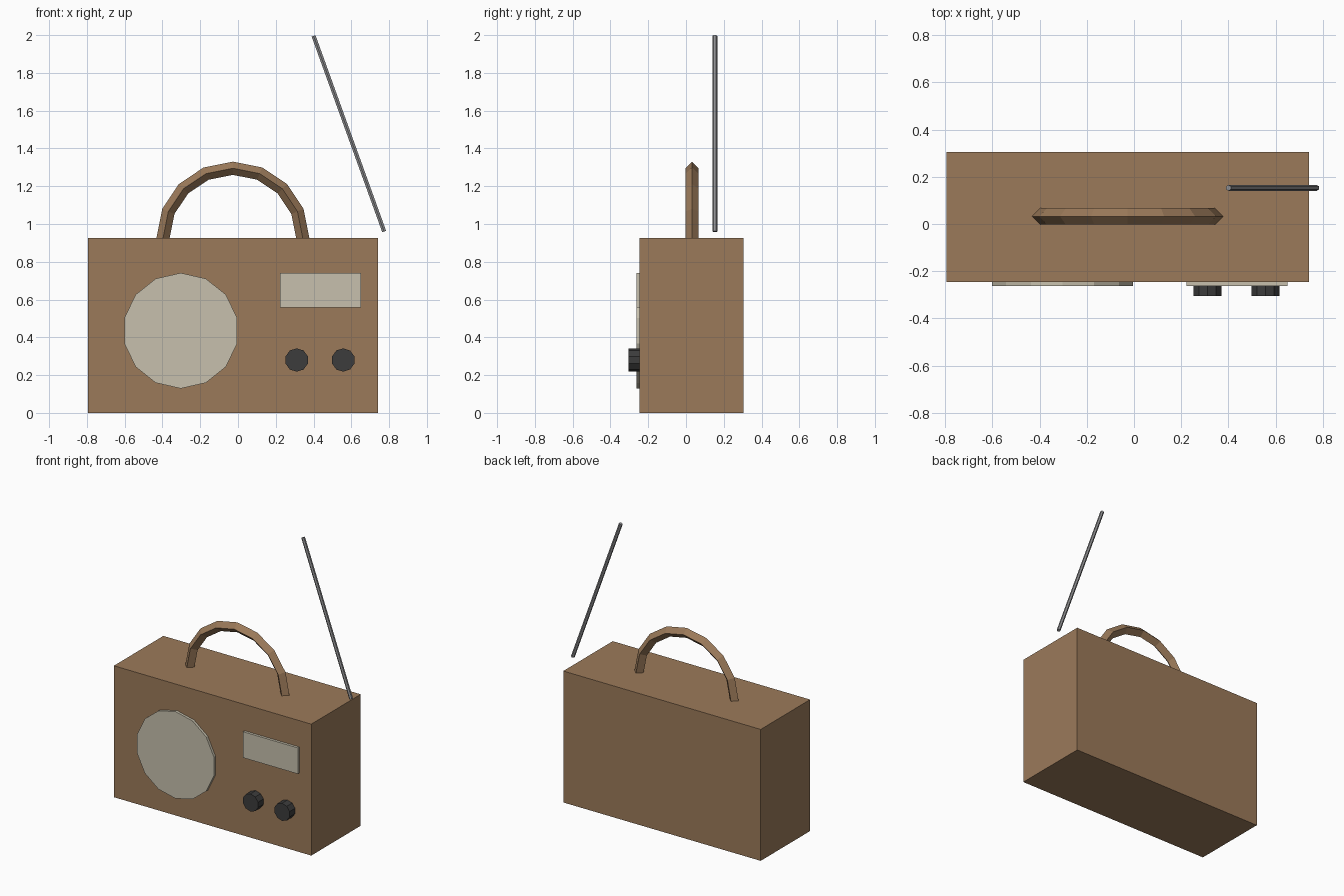
import bpy, bmesh, math
from mathutils import Vector

if "Cube" in bpy.data.objects:
    bpy.data.objects.remove(bpy.data.objects["Cube"])


def material(name, rgb):
    m = bpy.data.materials.new(name)
    m.diffuse_color = (*rgb, 1)
    m.use_nodes = True
    m.node_tree.nodes["Principled BSDF"].inputs["Base Color"].default_value = m.diffuse_color
    return m


BROWN = material("warm brown", (0.33, 0.195, 0.102))
CREAM = material("pale cream", (0.57, 0.53, 0.42))
BLACK = material("charcoal", (0.045, 0.045, 0.045))
METAL = material("grey metal", (0.28, 0.28, 0.29))


def make_object(name, bm, mat):
    bmesh.ops.recalc_face_normals(bm, faces=bm.faces[:])
    me = bpy.data.meshes.new(name)
    bm.to_mesh(me)
    bm.free()
    me.materials.append(mat)
    ob = bpy.data.objects.new(name, me)
    bpy.context.collection.objects.link(ob)
    return ob


def box(name, lo, hi, mat):
    bm = bmesh.new()
    bmesh.ops.create_cube(bm, size=1)
    lo, hi = Vector(lo), Vector(hi)
    for v in bm.verts:
        v.co = (lo + hi) / 2 + v.co * (hi - lo)
    return make_object(name, bm, mat)


def tube(name, rings, mat):
    """Skin a list of equal vertex rings and cap both ends."""
    bm = bmesh.new()
    loops = [[bm.verts.new(p) for p in ring] for ring in rings]
    n = len(loops[0])
    for a, b in zip(loops, loops[1:]):
        for i in range(n):
            j = (i + 1) % n
            bm.faces.new((a[i], a[j], b[j], b[i]))
    bm.faces.new(loops[0])
    bm.faces.new(loops[-1])
    return make_object(name, bm, mat)


def ring(center, u, v, r, n):
    """Polygon of n sides in the plane of u and v, first corner along u."""
    c, u, v = Vector(center), Vector(u), Vector(v)
    return [c + r * (math.cos(t) * u + math.sin(t) * v)
            for t in (math.tau * i / n for i in range(n))]


def front_disc(name, x, z, r, n, y_front, mat):
    tube(name, [ring((x, y, z), (0, 0, 1), (1, 0, 0), r, n)
                for y in (-0.24, y_front)], mat)


# Case
box("case", (-0.795, -0.245, 0), (0.742, 0.305, 0.925), BROWN)

# Front panel parts
front_disc("speaker", -0.303, 0.435, 0.306, 14, -0.263, CREAM)
box("tuning_display", (0.222, -0.263, 0.557), (0.65, -0.24, 0.74), CREAM)
for side, x in (("left", 0.311), ("right", 0.557)):
    front_disc(side + "_knob", x, 0.28, 0.062, 10, -0.305, BLACK)

# Handle: half ring with a diamond section
rings = []
for i in range(9):
    a = math.pi * i / 8
    out = Vector((math.cos(a), 0, math.sin(a)))
    rings.append(ring(Vector((-0.027, 0.032, 0.925)) + 0.37 * out,
                      out, (0, 1, 0), 0.035, 4))
tube("handle", rings, BROWN)

# Antenna: leaning thin rod
foot, tip = Vector((0.774, 0.153, 0.96)), Vector((0.4, 0.153, 1.996))
axis = (tip - foot).normalized()
across = axis.cross(Vector((0, 1, 0)))
tube("antenna", [ring(p, (0, 1, 0), across, 0.0125, 6) for p in (foot, tip)], METAL)
